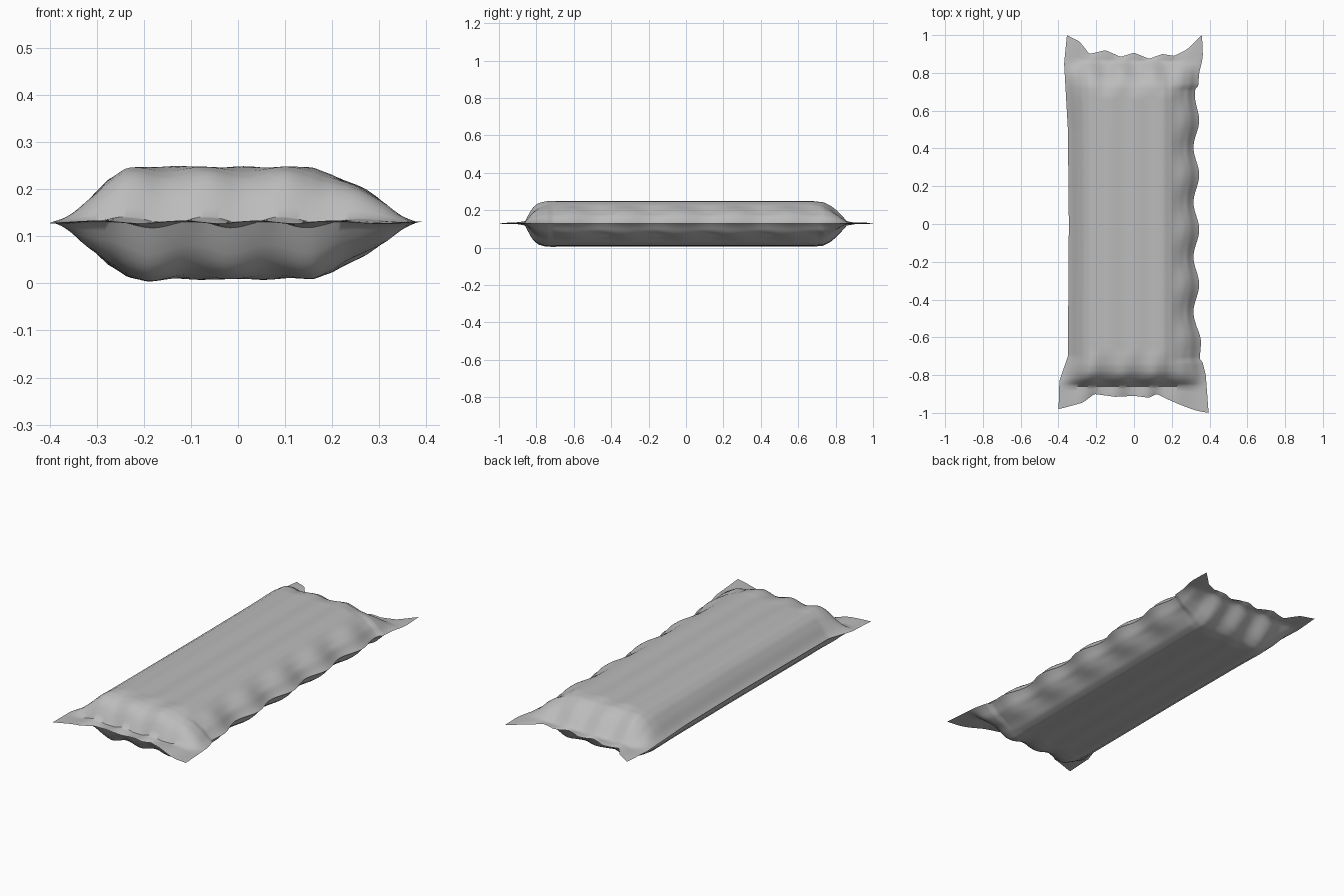
import bpy, bmesh, math

cube = bpy.data.objects.get("Cube")
if cube:
    bpy.data.objects.remove(cube)

SEAM = 0.13      # height of the seam plane
END = 0.86       # where the filled body meets the end flanges
LEFT, RIGHT = -0.345, 0.33


def interp(points, t):
    """Smoothly read a value from a short list of (position, value) points."""
    if t <= points[0][0]:
        return points[0][1]
    for (a, va), (b, vb) in zip(points, points[1:]):
        if t <= b:
            return va + (vb - va) * (t - a) / (b - a)
    return points[-1][1]


# Outline of the seam
low_x_edge = [(-1, -.4), (-.83, -.395), (-.7, -.35), (0, -.345), (.5, -.35), (.85, -.37), (1, -.355)]
high_x_edge = [(-1, .395), (-.8, .38), (-.66, .345), (-.55, .33), (.6, .33), (.8, .345), (.88, .365), (1, .36)]
back_edge = [(-.345, 1), (-.28, .965), (-.23, .9), (-.15, .92), (-.07, .885), (0, .907),
             (.08, .875), (.15, .9), (.21, .89), (.27, .925), (.33, 1)]
front_edge = [(-.345, -.98), (-.25, -.945), (-.2, -.9), (-.1, -.915), (0, -.91),
              (.08, -.92), (.12, -.9), (.22, -.95), (.3, -.99), (.33, -1)]

# Fullness across and along the body
across = [(-.345, 0), (-.33, .1), (-.3, .47), (-.27, .74), (-.23, .94), (-.19, 1), (-.1, .98),
          (.1, .98), (.16, .96), (.2, .85), (.25, .6), (.29, .36), (.315, .1), (.33, 0)]
along = [(-.86, .03), (-.84, .35), (-.82, .62), (-.79, .84), (-.75, .96), (-.7, 1),
         (.68, 1), (.73, .94), (.77, .76), (.81, .46), (.84, .2), (.86, .03)]


def place(u, r, s):
    """Plan position of a grid point; s runs from 0 to 1 over an end flange."""
    y = r
    if s > 0:
        edge = interp(back_edge if r > 0 else front_edge, u)
        y = r + (edge - r) * s
    if u < 0:
        x = u + (interp(low_x_edge, y) - LEFT) * (u / LEFT) ** 3
    else:
        wave = 0.015 * math.cos(math.tau * (y + .03) / .29) * (abs(y) < .72)
        x = u + (interp(high_x_edge, y) + wave - RIGHT) * (u / RIGHT) ** 5
    return x, y


def fullness(u, r, side):
    """Height of the film above or below the seam."""
    f, g = interp(across, u), interp(along, r)
    h = (0.118 if side > 0 else 0.122) * f * g
    # gathers running in from the end seals
    gather = max(0, 1 - abs(abs(r) - .81) / .14)
    h += .012 * gather * f * math.cos(math.tau * (u + .2) / .16 + side)
    # faint lengthwise folds, and dents behind the scalloped edge
    h += .002 * f * g * math.sin(u * 48 + side)
    dent = max(0, 1 - abs(u - .265) / .06) * (abs(r) < .72)
    h += .007 * dent * math.cos(math.tau * (r + .03) / .29)
    return max(h, 0) + .001


cols = [LEFT + (RIGHT - LEFT) * i / 72 for i in range(73)]
body_rows = [(-END + 2 * END * j / 120, 0) for j in range(121)]
front_rows = [(-END, s / 4) for s in range(4, 0, -1)]
back_rows = [(END, s / 4) for s in range(1, 5)]
rows = front_rows + body_rows + back_rows

# Sealed wrapper: upper and lower film sharing one rim
bm = bmesh.new()
rim = {}
for side in (1, -1):
    grid = []
    for j, (r, s) in enumerate(rows):
        line = []
        for i, u in enumerate(cols):
            on_rim = i in (0, len(cols) - 1) or j in (0, len(rows) - 1)
            if on_rim and (i, j) in rim:
                line.append(rim[i, j])
                continue
            x, y = place(u, r, s)
            ripple = .003 * s * math.sin(u * 40)
            h = 0 if on_rim else fullness(u, r, side) * (1 - s) + .001 * s
            v = bm.verts.new((x, y, SEAM + ripple + side * h))
            if on_rim:
                rim[i, j] = v
            line.append(v)
        grid.append(line)
    for a, b in zip(grid, grid[1:]):
        for i in range(len(cols) - 1):
            quad = [a[i], a[i + 1], b[i + 1], b[i]]
            bm.faces.new(quad if side > 0 else quad[::-1])

mesh = bpy.data.meshes.new("wrapper")
bm.to_mesh(mesh)
bm.free()
wrapper = bpy.data.objects.new("wrapper", mesh)
bpy.context.collection.objects.link(wrapper)

# Plain grey film
grey = bpy.data.materials.new("light_grey_film")
grey.use_nodes = True
colour = (0.5, 0.5, 0.5, 1)
grey.diffuse_color = colour
grey.node_tree.nodes["Principled BSDF"].inputs["Base Color"].default_value = colour
mesh.materials.append(grey)

bpy.context.view_layer.objects.active = wrapper
wrapper.select_set(True)
bpy.ops.object.shade_smooth_by_angle(angle=math.radians(50))
